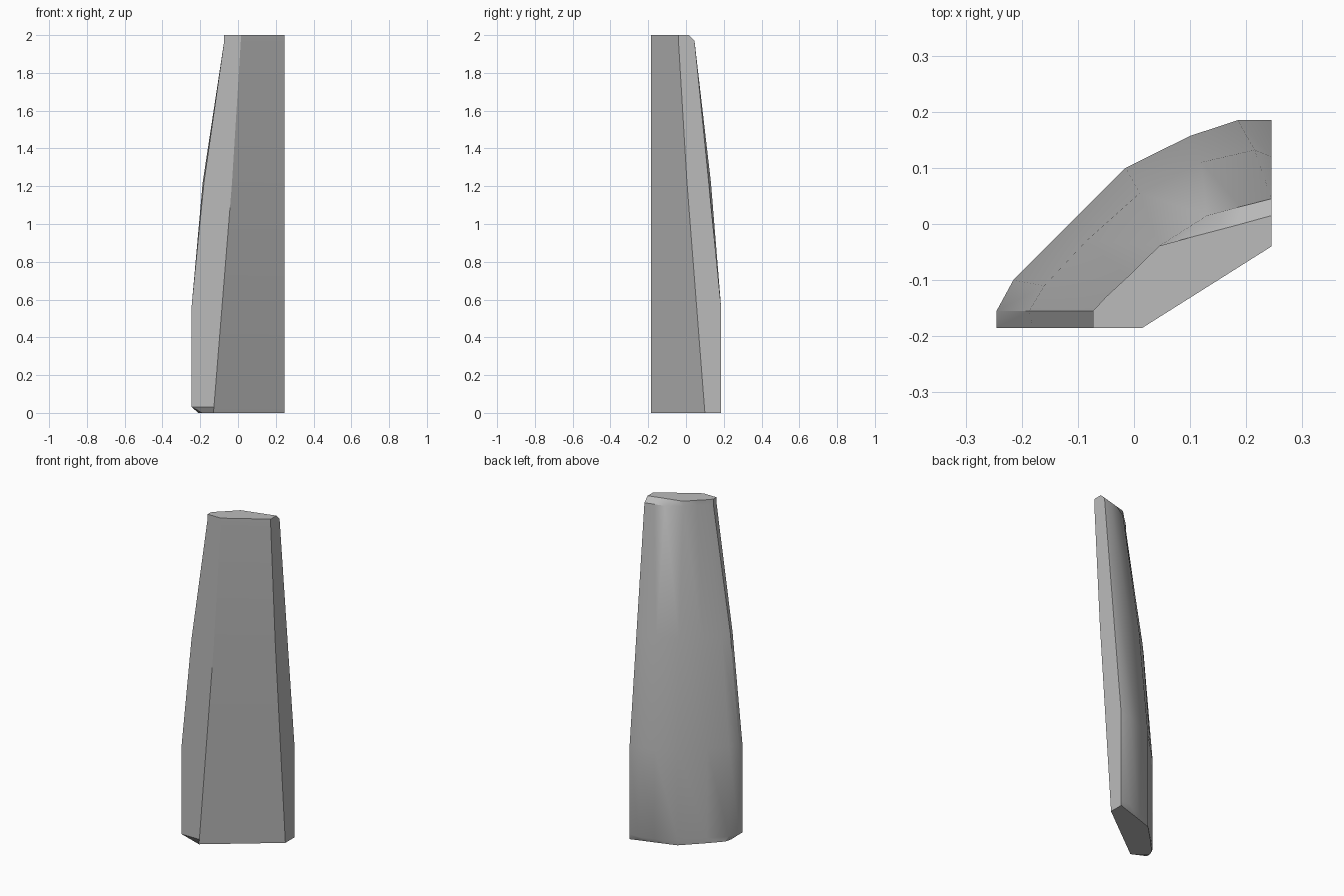
import bpy, bmesh, math

cube = bpy.data.objects.get("Cube")
if cube:
    bpy.data.objects.remove(cube)

mat = bpy.data.materials.new("stone_grey")
mat.use_nodes = True
mat.diffuse_color = (0.5, 0.5, 0.5, 1)
mat.node_tree.nodes["Principled BSDF"].inputs["Base Color"].default_value = (0.5, 0.5, 0.5, 1)

FRONT, SIDE = -0.185, 0.245   # the two straight cut planes

# Rounded back, from the front cut to the side cut, at four stages
foot = [(-.19, -.15), (-.21, -.13), (-.2, -.09), (-.13, -.015),
        (-.015, .1), (.09, .135), (.17, .16), (SIDE, .185)]
body = [(-.245, FRONT), (-.245, -.155), (-.215, -.1), (-.13, -.015),
        (-.015, .1), (.1, .157), (.185, .185), (SIDE, .185)]
waist = [(-.18, FRONT), (-.187, -.155), (-.16, -.11), (-.085, -.03),
         (.01, .055), (.12, .11), (.215, .132), (SIDE, .12)]
head = [(-.073, FRONT), (-.073, -.155), (-.05, -.13), (-.01, -.093),
        (.045, -.039), (.13, .015), (.19, .031), (SIDE, .045)]
tip = head[:5] + [(.1, -.024), (.18, -.003), (SIDE, .015)]


def section(bm, z, back):
    """One closed ring: flat inner face edge, then the rounded back."""
    t = min(z / 1.8, 1)
    ring = [(SIDE, .1 - .14 * t), (-.13 + .145 * t, FRONT)] + back
    return [bm.verts.new((x, y, z)) for x, y in ring]


bm = bmesh.new()
stages = [(0, foot), (.03, body), (.57, body), (1.22, waist), (1.97, head), (2, tip)]
rings = [section(bm, z, back) for z, back in stages]
n = len(rings[0])
for low, high in zip(rings, rings[1:]):
    for i in range(n):
        j = (i + 1) % n
        bm.faces.new((low[i], low[j], high[j], high[i]))
bm.faces.new(rings[0])
bm.faces.new(rings[-1])
bmesh.ops.recalc_face_normals(bm, faces=bm.faces[:])

mesh = bpy.data.meshes.new("curved_slab")
bm.to_mesh(mesh)
bm.free()
mesh.materials.append(mat)
slab = bpy.data.objects.new("curved_slab", mesh)
bpy.context.collection.objects.link(slab)
bpy.context.view_layer.objects.active = slab
slab.select_set(True)
bpy.ops.object.shade_smooth_by_angle(angle=math.radians(32))
